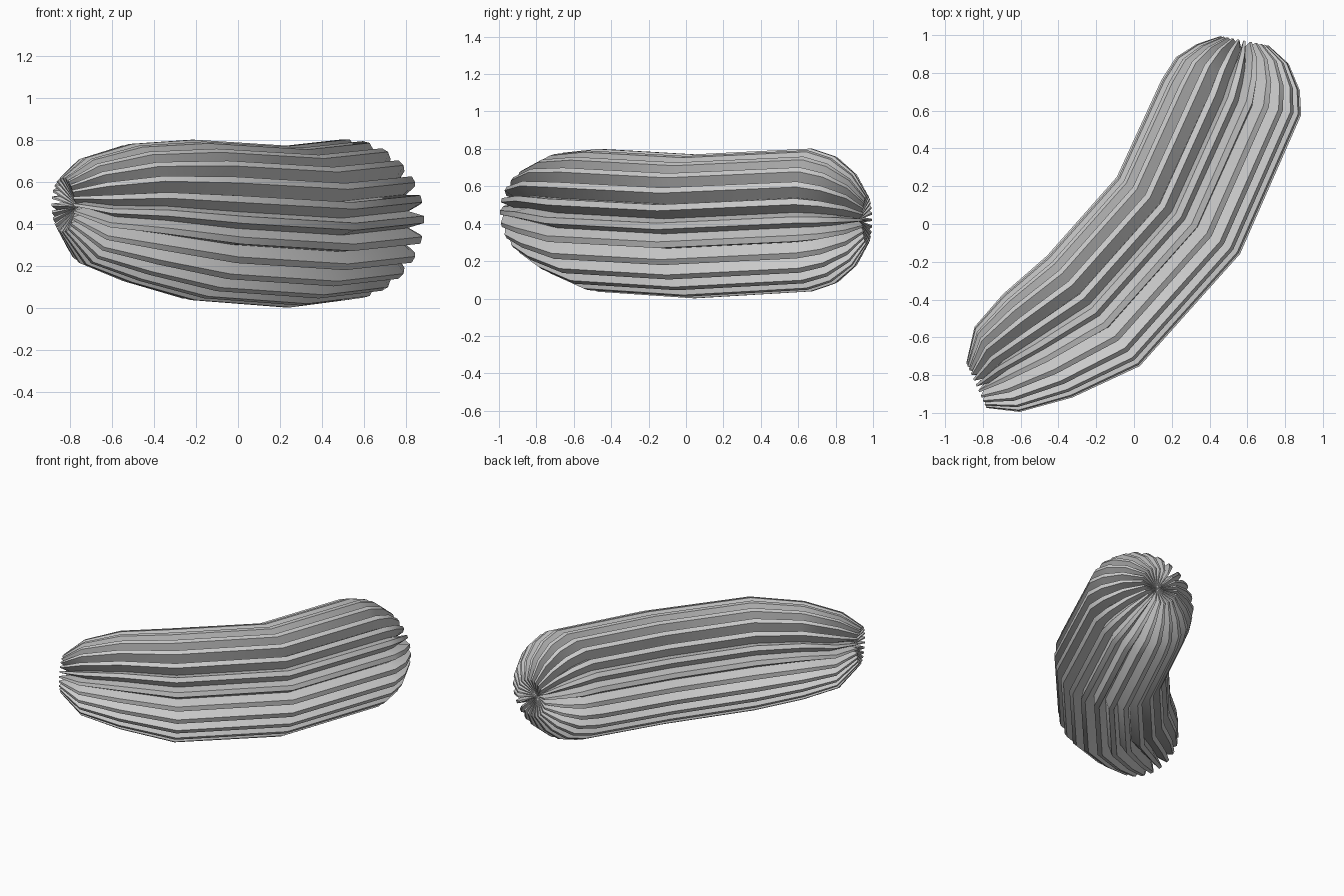
import bpy, bmesh
from math import sin, cos, pi, radians
from mathutils import Vector

cube = bpy.data.objects.get("Cube")
if cube:
    bpy.data.objects.remove(cube, do_unlink=True)

RIBS = 24
DEPTH = 0.075
# One rib: fraction of the pitch, share of the groove depth
RIB_PROFILE = [(-0.17, 0), (0.17, 0), (0.5, 1)]

# Plain grey skin
grey = bpy.data.materials.new("plain_grey")
grey.use_nodes = True
COLOUR = (0.6, 0.6, 0.6, 1)
grey.diffuse_color = COLOUR
grey.node_tree.nodes["Principled BSDF"].inputs["Base Color"].default_value = COLOUR

# Stations along the bend: x, y, z, radius, heading, lean of the skin (degrees)
stations = [
    (-0.835, -0.855, 0.49, 0.13, 24, -70),
    (-0.725, -0.77, 0.46, 0.255, 28, -45),
    (-0.51, -0.645, 0.45, 0.33, 34, -20),
    (-0.215, -0.46, 0.418, 0.382, 40, -6),
    (0.235, 0.045, 0.386, 0.385, 58, 0),
    (0.515, 0.67, 0.42, 0.382, 76, 12),
    (0.55, 0.795, 0.42, 0.34, 75, 38),
    (0.575, 0.9, 0.42, 0.25, 78, 55),
    (0.585, 0.97, 0.42, 0.13, 79, 75),
]


def pleated_ring(bm, x, y, z, radius, heading, lean):
    """Ring of ribs and deep grooves, the grooves sunk square to the skin."""
    h, tilt = radians(heading), radians(lean)
    along = Vector((cos(h), sin(h), 0))
    side = Vector((sin(h), -cos(h), 0))
    ring = []
    for rib in range(RIBS):
        for offset, sink in RIB_PROFILE:
            a = 2 * pi * (rib + offset) / RIBS
            out = side * cos(a) + Vector((0, 0, sin(a)))
            skin = out * cos(tilt) + along * sin(tilt)
            ring.append(bm.verts.new(
                Vector((x, y, z)) + out * radius - skin * sink * DEPTH))
    return ring


# Pleated body with dimpled ends
bm = bmesh.new()
rings = [pleated_ring(bm, *s) for s in stations]
count = len(rings[0])
for low, high in zip(rings, rings[1:]):
    for i in range(count):
        j = (i + 1) % count
        bm.faces.new((low[i], low[j], high[j], high[i]))
front_pole = bm.verts.new((-0.76, -0.80, 0.48))
back_pole = bm.verts.new((0.57, 0.92, 0.42))
for i in range(count):
    j = (i + 1) % count
    bm.faces.new((front_pole, rings[0][j], rings[0][i]))
    bm.faces.new((back_pole, rings[-1][i], rings[-1][j]))
bmesh.ops.recalc_face_normals(bm, faces=bm.faces)

mesh = bpy.data.meshes.new("pleated_body")
bm.to_mesh(mesh)
bm.free()
mesh.materials.append(grey)
body = bpy.data.objects.new("pleated_body", mesh)
bpy.context.collection.objects.link(body)

# Soft bands with crisp ridges
bpy.ops.object.select_all(action="DESELECT")
body.select_set(True)
bpy.context.view_layer.objects.active = body
bpy.ops.object.shade_smooth_by_angle(angle=radians(30))
